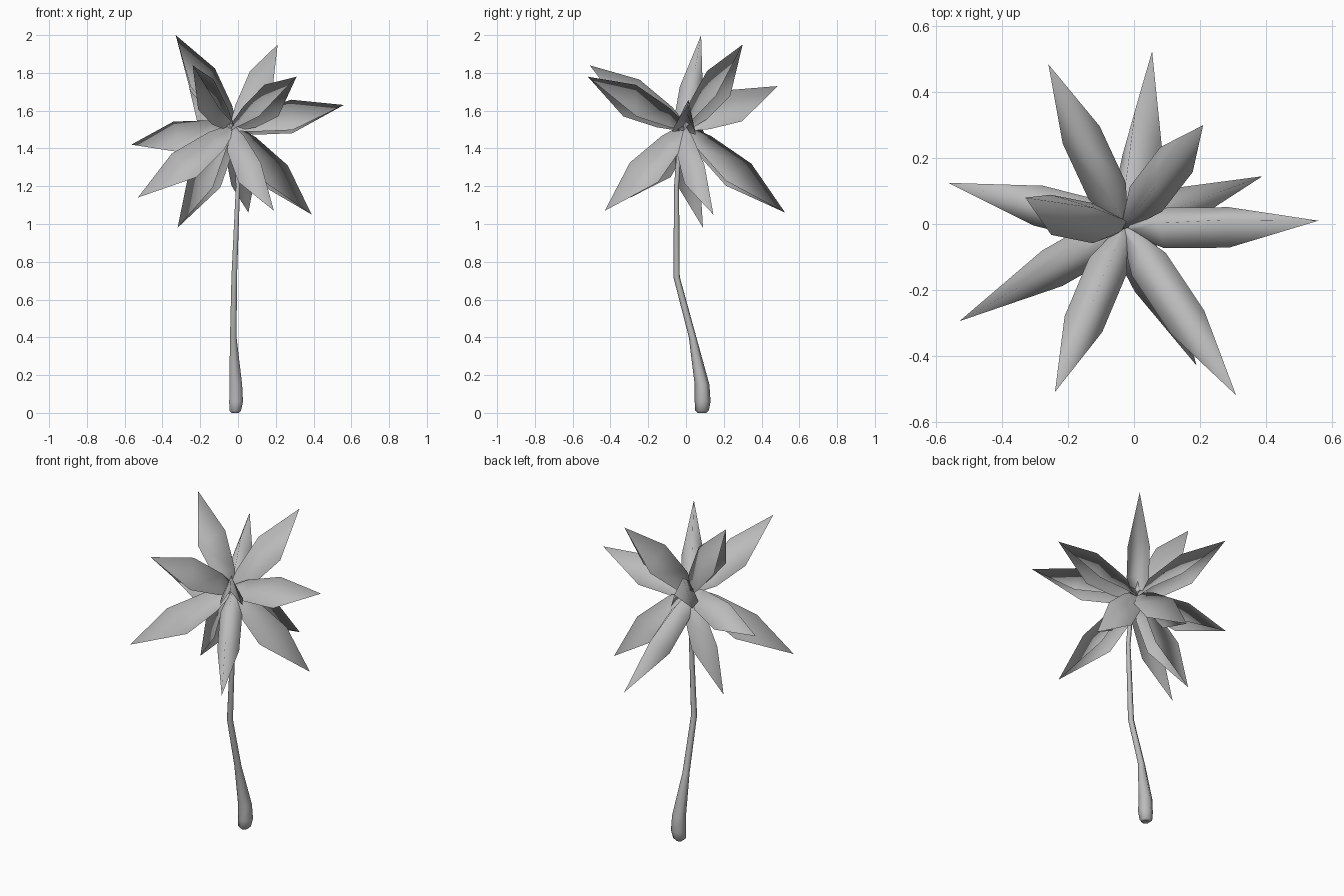
import bpy, bmesh, math
from mathutils import Vector, Matrix

cube = bpy.data.objects.get("Cube")
if cube:
    bpy.data.objects.remove(cube, do_unlink=True)


def make_material(name, rgb):
    mat = bpy.data.materials.new(name)
    mat.use_nodes = True
    colour = (*rgb, 1)
    mat.diffuse_color = colour
    mat.node_tree.nodes["Principled BSDF"].inputs["Base Color"].default_value = colour
    return mat


GREY = make_material("plain grey", (0.5, 0.5, 0.5))


def finish(bm, name):
    mesh = bpy.data.meshes.new(name)
    bm.to_mesh(mesh)
    bm.free()
    mesh.materials.append(GREY)
    obj = bpy.data.objects.new(name, mesh)
    bpy.context.collection.objects.link(obj)
    return obj


# Trunk: six-sided rings along a bent centre line (x, y, z, radius)
TRUNK = [(-0.015, 0.085, 0.0, 0.022), (-0.015, 0.085, 0.012, 0.036),
         (-0.01, 0.088, 0.06, 0.042), (-0.012, 0.085, 0.15, 0.039),
         (-0.025, 0.035, 0.4, 0.02), (-0.02, -0.05, 0.72, 0.017),
         (0.0, -0.05, 1.2, 0.013), (-0.01, -0.035, 1.42, 0.012),
         (-0.03, -0.01, 1.53, 0.01)]
SIDES = 6
bm = bmesh.new()
rings = []
for x, y, z, r in TRUNK:
    angles = [math.tau * (i + 0.5) / SIDES for i in range(SIDES)]
    rings.append([bm.verts.new((x + r * math.cos(a), y + r * math.sin(a), z)) for a in angles])
for low, high in zip(rings, rings[1:]):
    for i in range(SIDES):
        j = (i + 1) % SIDES
        bm.faces.new((low[i], low[j], high[j], high[i])).smooth = True
bm.faces.new(rings[0][::-1])
bm.faces.new(rings[-1])
finish(bm, "trunk")

# Fronds: folded leaves, ridge on top and both edges hanging lower
CROWN = Vector((-0.03, -0.01, 1.5))
# ridge share of length, ridge height, edge share of length, half width, edge height
SECTIONS = [(0.0, 0.03, 0.0, 0.015, -0.01), (0.19, 0.065, 0.19, 0.062, -0.045),
            (0.56, 0.088, 0.51, 0.062, -0.08)]
# tip position and roll about the leaf's length in degrees
TIPS = [(-0.33, 0.08, 2.0, 20), (0.21, 0.30, 1.95, 0), (0.31, -0.52, 1.78, 0),
        (0.56, 0.01, 1.63, -8), (-0.565, 0.125, 1.42, 0), (-0.53, -0.295, 1.14, 0),
        (-0.32, 0.09, 0.98, 0), (0.055, 0.525, 1.06, -15), (0.19, -0.43, 1.07, 0),
        (0.39, 0.145, 1.05, 0), (-0.24, -0.51, 1.84, 0), (-0.26, 0.485, 1.73, 0)]


def make_frond(name, tip, roll):
    along = Vector(tip) - CROWN
    turn = Matrix.Rotation(math.radians(roll), 3, along)
    side = turn @ along.cross(Vector((0, 0, 1))).normalized()
    up = side.cross(along).normalized()
    bm = bmesh.new()
    rows = []
    for ridge_t, ridge, edge_t, half, edge in SECTIONS:
        base = CROWN + along * edge_t + up * edge
        rows.append([bm.verts.new(base + side * half),
                     bm.verts.new(CROWN + along * ridge_t + up * ridge),
                     bm.verts.new(base - side * half)])
    end = bm.verts.new(tip)
    for a, b in zip(rows, rows[1:]):
        for i in range(2):
            bm.faces.new((a[i], b[i], b[i + 1], a[i + 1]))
    for i in range(2):
        bm.faces.new((rows[-1][i], end, rows[-1][i + 1]))
    for face in bm.faces:
        face.smooth = True
    finish(bm, name)


for number, (*tip, roll) in enumerate(TIPS, 1):
    make_frond(f"frond_{number}", tip, roll)
